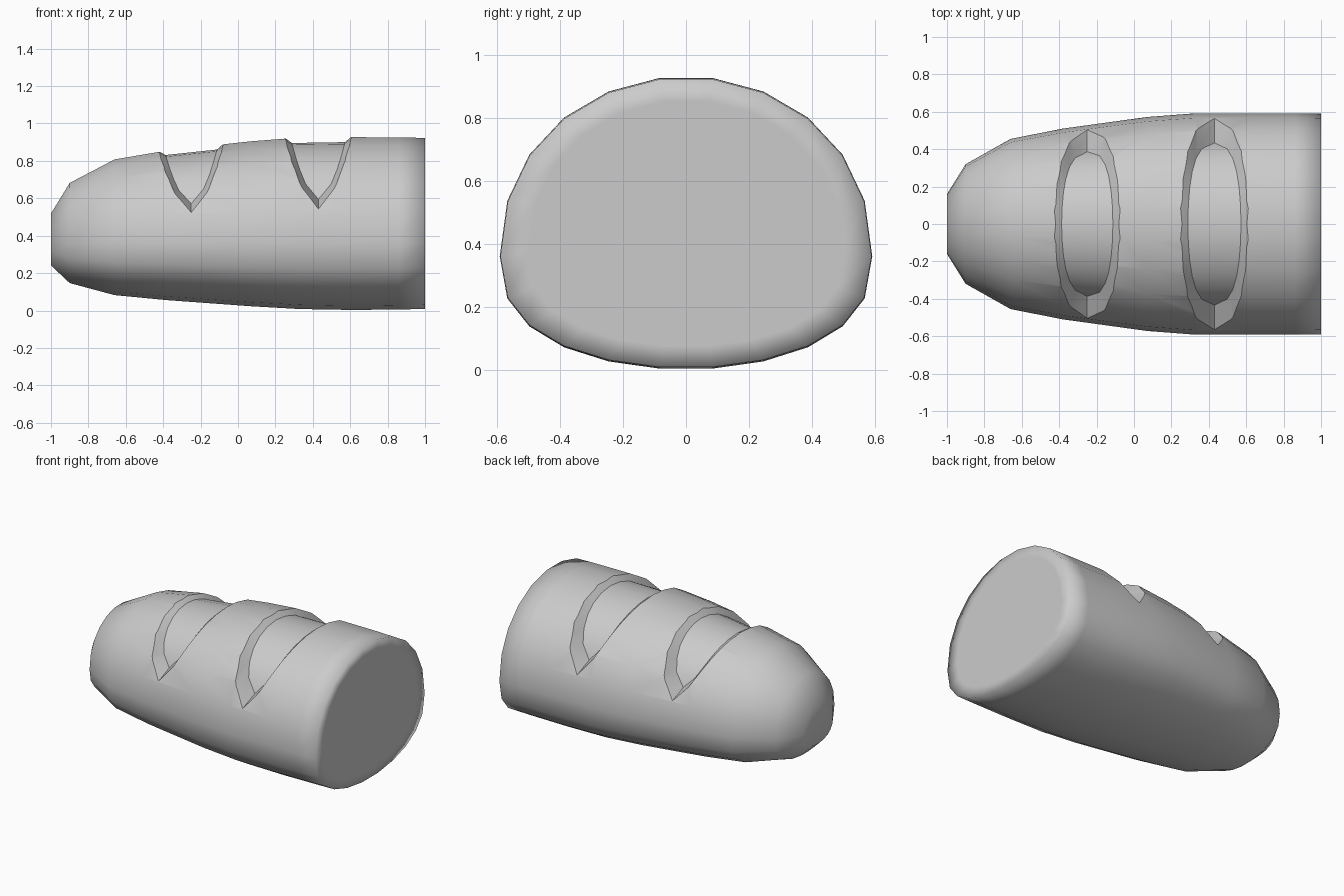
import bpy, bmesh
from math import sin, cos, pi, radians, copysign

if "Cube" in bpy.data.objects:
    bpy.data.objects.remove(bpy.data.objects["Cube"])

N, ZC = 22, 0.36
# loaf stations: x, half width, top z, bottom z
STATIONS = [(-1, .16, .52, .24), (-.9, .32, .685, .145), (-.66, .455, .812, .08),
            (-.38, .51, .86, .053), (.07, .572, .91, .02), (.33, .592, .93, .005),
            (.62, .592, .932, .0), (.86, .592, .931, .003), (1, .59, .928, .005)]


def section(x):
    """Interpolated half width, top and bottom at x."""
    for a, b in zip(STATIONS, STATIONS[1:]):
        if x <= b[0]:
            break
    k = (x - a[0]) / (b[0] - a[0])
    return [a[i] + k * (b[i] - a[i]) for i in (1, 2, 3)]


def skin(x, ang, f=1.0):
    """Point on the loaf surface (ang from straight up), scaled by f."""
    w, top, bot = section(x)
    c = cos(ang)
    z = (top - ZC) * c ** .93 if c > 0 else -(ZC - bot) * (-c) ** .78
    return (x, w * sin(ang) * f, ZC + z * f)


def new_object(name, bm):
    bmesh.ops.recalc_face_normals(bm, faces=bm.faces)
    me = bpy.data.meshes.new(name)
    bm.to_mesh(me)
    bm.free()
    ob = bpy.data.objects.new(name, me)
    bpy.context.collection.objects.link(ob)
    return ob


def bridge(bm, r0, r1):
    n = len(r0)
    for i in range(n):
        j = (i + 1) % n
        vs = list(dict.fromkeys((r0[i], r0[j], r1[j], r1[i])))
        if len(vs) > 2:
            bm.faces.new(vs)


# loaf body, with an inset crumb face on the cut end
bm = bmesh.new()
rings = [[bm.verts.new(skin(s[0], (i + .5) * 2 * pi / N)) for i in range(N)] for s in STATIONS]
rings.append([bm.verts.new((1, v.co.y * .85, .46 + (v.co.z - .46) * .85)) for v in rings[-1]])
for r0, r1 in zip(rings, rings[1:]):
    bridge(bm, r0, r1)
bm.faces.new(rings[0])
bm.faces.new(rings[-1])
loaf = new_object("bread_loaf", bm)


# slash cutters: pointed bands wrapped over the crust, floor narrower than the mouth
def slash(cx, half, M=12):
    bm = bmesh.new()
    prev = None
    for m in range(M + 1):
        t = m / M * 2 - 1
        w = max(0, 1 - t * t) ** .62

        def pair(side):
            o = skin(cx + side * half * w, t * radians(73))
            i = skin(cx + side * (half - .038) * w, t * radians(62), .945 - .115 * t * t)
            return bm.verts.new([a + (a - b) * .9 for a, b in zip(o, i)]), bm.verts.new(i)
        ol, il = pair(-1)
        orr, ir = (ol, il) if m in (0, M) else pair(1)
        ring = [ol, orr, ir, il]
        if prev:
            bridge(bm, prev, ring)
        prev = ring
    ob = new_object("slash_cutter", bm)
    ob.hide_render = True
    return ob


bpy.context.view_layer.objects.active = loaf
loaf.select_set(True)
for cx, half in ((-.25, .175), (.43, .18)):
    cutter = slash(cx, half)
    mod = loaf.modifiers.new("slash", 'BOOLEAN')
    mod.operation = 'DIFFERENCE'
    mod.solver = 'EXACT'
    mod.object = cutter
    bpy.ops.object.modifier_apply(modifier=mod.name)
    bpy.data.objects.remove(cutter)

# smooth crust everywhere, crisp edges only around the slashes
bm = bmesh.new()
bm.from_mesh(loaf.data)
for f in bm.faces:
    f.smooth = True
for e in bm.edges:
    near = all(-.45 < v.co.x < .63 and v.co.z > .45 for v in e.verts)
    e.smooth = not (near and e.calc_face_angle(0) > radians(22))
bm.to_mesh(loaf.data)
bm.free()
